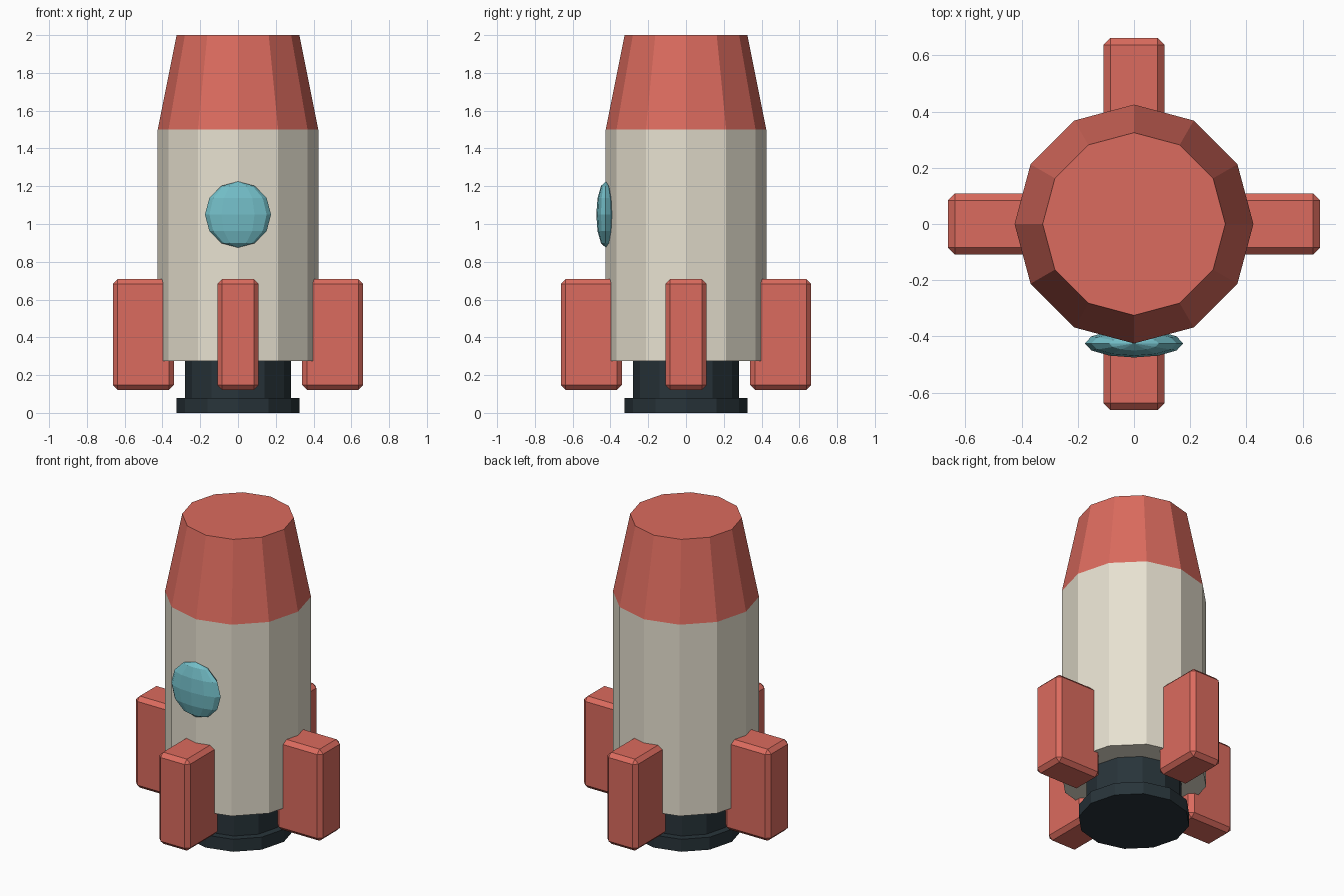
import bpy
import bmesh
from math import cos, sin, pi
from mathutils import Matrix, Vector

if "Cube" in bpy.data.objects:
    bpy.data.objects.remove(bpy.data.objects["Cube"])


def material(name, rgb):
    m = bpy.data.materials.new(name)
    m.diffuse_color = (*rgb, 1)
    m.use_nodes = True
    m.node_tree.nodes["Principled BSDF"].inputs["Base Color"].default_value = m.diffuse_color
    return m


RED = material("red", (0.71, 0.147, 0.112))
CREAM = material("cream", (0.80, 0.75, 0.63))
DARK = material("dark", (0.021, 0.034, 0.042))
TEAL = material("teal", (0.17, 0.51, 0.57))


def finish(name, bm, mat):
    mesh = bpy.data.meshes.new(name)
    bm.to_mesh(mesh)
    bm.free()
    mesh.materials.append(mat)
    obj = bpy.data.objects.new(name, mesh)
    bpy.context.collection.objects.link(obj)
    return obj


def tapered(name, r_bottom, r_top, z0, z1, mat):
    """Twelve-sided cylinder or frustum with corners on the axes."""
    bm = bmesh.new()
    bmesh.ops.create_cone(bm, cap_ends=True, segments=12, radius1=r_bottom,
                          radius2=r_top, depth=z1 - z0,
                          matrix=Matrix.Translation((0, 0, (z0 + z1) / 2)))
    return finish(name, bm, mat)


# Stacked hull, from the nozzle up
tapered("nozzle_rim", 0.325, 0.325, 0.0, 0.08, DARK)
tapered("nozzle_neck", 0.28, 0.28, 0.08, 0.275, DARK)
tapered("hull", 0.425, 0.425, 0.275, 1.50, CREAM)
tapered("nose", 0.425, 0.325, 1.50, 2.0, RED)

# Round window: flattened low-poly sphere
bm = bmesh.new()
bmesh.ops.create_uvsphere(bm, u_segments=12, v_segments=6, radius=1,
                          matrix=Matrix.Translation((0, -0.425, 1.05))
                          @ Matrix.Diagonal((0.175, 0.05, 0.175, 1)))
finish("window", bm, TEAL)

# Four chamfered fins around the base
for i, side in enumerate(("right", "back", "left", "front")):
    bm = bmesh.new()
    bmesh.ops.create_cube(bm, size=1, matrix=Matrix.Rotation(i * pi / 2, 4, 'Z')
                          @ Matrix.Translation((0.501, 0, 0.415))
                          @ Matrix.Diagonal((0.322, 0.218, 0.586, 1)))
    fin = finish(side + "_fin", bm, RED)
    bevel = fin.modifiers.new("chamfer", 'BEVEL')
    bevel.width = 0.025
    bevel.segments = 1
